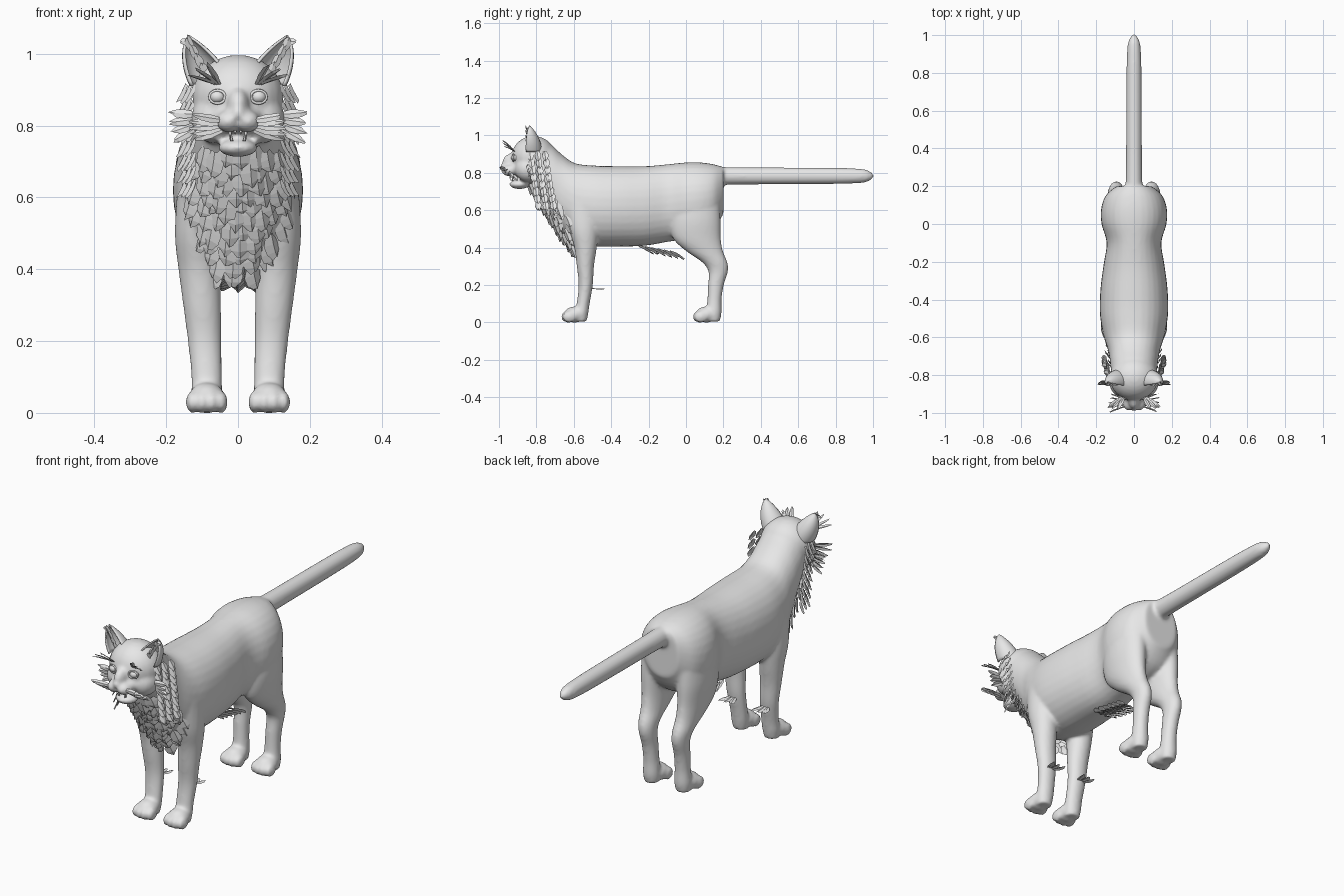
import bpy, bmesh, math, random
from mathutils import Vector, Matrix

random.seed(4)
cube = bpy.data.objects.get("Cube")
if cube:
    bpy.data.objects.remove(cube)

# One plain coat colour
coat = bpy.data.materials.new("light_grey")
coat.use_nodes = True
coat.diffuse_color = (0.8, 0.8, 0.8, 1)
coat.node_tree.nodes["Principled BSDF"].inputs["Base Color"].default_value = (0.8, 0.8, 0.8, 1)


def finish(name, bm, smooth=True, recalc=True):
    if recalc:
        bmesh.ops.recalc_face_normals(bm, faces=bm.faces)
    for f in bm.faces:
        f.smooth = smooth
    mesh = bpy.data.meshes.new(name)
    bm.to_mesh(mesh)
    bm.free()
    mesh.materials.append(coat)
    ob = bpy.data.objects.new(name, mesh)
    bpy.context.collection.objects.link(ob)
    return ob


def spline(points, steps=4):
    """Smooth curve through the section tuples."""
    out = []
    for i in range(len(points) - 1):
        quad = [points[max(i - 1, 0)], points[i], points[i + 1], points[min(i + 2, len(points) - 1)]]
        for k in range(steps):
            t = k / steps
            out.append([b + (c - a) * t / 2 + (a - 2.5 * b + 2 * c - d / 2) * t * t
                        + (1.5 * (b - c) + (d - a) / 2) * t ** 3 for a, b, c, d in zip(*quad)])
    return out + [list(points[-1])]


def loft(bm, sections, along, power=1.0, sides=32):
    """Closed tube from sections (x, y, z, radius a, radius b)."""
    rings = []
    for x, y, z, ra, rb in spline(sections):
        ring = []
        for i in range(sides):
            a = math.tau * i / sides
            u = math.copysign(abs(math.cos(a)) ** power, math.cos(a)) * ra
            v = math.copysign(abs(math.sin(a)) ** power, math.sin(a)) * rb
            ring.append(bm.verts.new((x + u, y, z + v) if along == "y" else (x + u, y + v, z)))
        rings.append(ring)
    for r0, r1 in zip(rings, rings[1:]):
        for i in range(sides):
            j = (i + 1) % sides
            bm.faces.new((r0[i], r0[j], r1[j], r1[i]))
    bm.faces.new(rings[0])
    bm.faces.new(rings[-1])


def ball(bm, center, radii):
    m = Matrix.Translation(center) @ Matrix.Diagonal((*radii, 1))
    bmesh.ops.create_uvsphere(bm, u_segments=24, v_segments=16, radius=1, matrix=m)


def card(bm, base, d, n, length, width):
    """Ragged, slightly cupped fur card."""
    base, d = Vector(base), Vector(d).normalized()
    side = d.cross(Vector(n)).normalized()
    n = side.cross(d)
    rows = []
    for t, w in ((0, 0.5), (0.4, 1), (0.75, 0.85), (1, 0.3)):
        row = []
        for u in (-1, 0, 1):
            jag = random.uniform(-0.12, 0.12) * t
            p = base + d * length * (t + jag) + side * u * w * width / 2
            p += n * (0.15 * width * (1 - abs(u)) + 0.1 * length * t * t)
            row.append(bm.verts.new(p))
        rows.append(row)
    for r0, r1 in zip(rows, rows[1:]):
        for i in range(2):
            bm.faces.new((r0[i], r0[i + 1], r1[i + 1], r1[i]))


# Body: trunk and neck as (y, top, bottom, half width)
bm = bmesh.new()
trunk = [(-0.84, 0.95, 0.74, 0.09), (-0.78, 0.985, 0.67, 0.12), (-0.72, 0.95, 0.57, 0.128),
         (-0.66, 0.895, 0.475, 0.14), (-0.59, 0.85, 0.42, 0.162), (-0.48, 0.838, 0.405, 0.18),
         (-0.35, 0.835, 0.405, 0.178), (-0.22, 0.835, 0.41, 0.162), (-0.1, 0.845, 0.43, 0.145),
         (0, 0.855, 0.445, 0.172), (0.08, 0.855, 0.46, 0.174), (0.15, 0.845, 0.5, 0.15),
         (0.2, 0.83, 0.58, 0.095)]
loft(bm, [(0, y, (t + b) / 2, w, (t - b) / 2) for y, t, b, w in trunk], "y", 0.92)

# Tail
tail = [(0.1, 0.05), (0.3, 0.046), (0.5, 0.045), (0.7, 0.044), (0.85, 0.042), (0.95, 0.036), (0.99, 0.02), (1.004, 0.006)]
loft(bm, [(0, y, 0.783, r * 0.93, r) for y, r in tail], "y")

# Legs as (z, x, y, radius x, radius y), with paws and toes
foreleg = [(0.64, 0.1, -0.55, 0.068, 0.1), (0.5, 0.11, -0.545, 0.066, 0.08), (0.4, 0.107, -0.537, 0.059, 0.06),
           (0.3, 0.1, -0.538, 0.053, 0.046), (0.2, 0.093, -0.536, 0.047, 0.038), (0.1, 0.087, -0.55, 0.043, 0.035),
           (0.05, 0.087, -0.56, 0.043, 0.038), (0.005, 0.087, -0.565, 0.036, 0.034)]
hindleg = [(0.68, 0.09, 0.06, 0.075, 0.12), (0.55, 0.1, 0.05, 0.072, 0.135), (0.45, 0.1, 0.058, 0.062, 0.128),
           (0.38, 0.098, 0.1, 0.052, 0.098), (0.32, 0.095, 0.155, 0.044, 0.067), (0.27, 0.092, 0.172, 0.039, 0.052),
           (0.2, 0.09, 0.16, 0.037, 0.042), (0.12, 0.088, 0.152, 0.037, 0.038), (0.05, 0.088, 0.148, 0.041, 0.042),
           (0.005, 0.088, 0.145, 0.036, 0.036)]
for s in (1, -1):
    for leg, heel in ((foreleg, -0.595), (hindleg, 0.108)):
        loft(bm, [(s * x, y, z, rx, ry) for z, x, y, rx, ry in leg], "z")
        ball(bm, (s * 0.087, heel, 0.042), (0.051, 0.058, 0.043))
        for k in (-1.5, -0.5, 0.5, 1.5):
            ball(bm, (s * 0.087 + k * 0.027, heel - 0.042 + 0.009 * abs(k), 0.03), (0.018, 0.036, 0.031))

# Head: skull, cheeks, nose bridge, muzzle and open jaw
ball(bm, (0, -0.815, 0.88), (0.128, 0.12, 0.117))
ball(bm, (0, -0.92, 0.855), (0.033, 0.062, 0.052))
ball(bm, (0, -0.895, 0.82), (0.075, 0.07, 0.042))
ball(bm, (0, -0.89, 0.738), (0.055, 0.055, 0.025))
ball(bm, (0, -0.975, 0.836), (0.019, 0.018, 0.015))
for s in (1, -1):
    ball(bm, (s * 0.065, -0.84, 0.82), (0.065, 0.075, 0.07))
    ball(bm, (s * 0.026, -0.945, 0.812), (0.036, 0.043, 0.031))
body = finish("cat_body", bm)
remesh = body.modifiers.new("blend", "REMESH")
remesh.mode = "VOXEL"
remesh.voxel_size = 0.0085
remesh.use_smooth_shade = True
relax = body.modifiers.new("relax", "SMOOTH")
relax.factor = 0.5
relax.iterations = 7

# Ears: open shells facing forward
for s, side in ((1, "left"), (-1, "right")):
    bm = bmesh.new()
    grid = []
    for i in range(13):
        t = i / 12
        r = max(1 - t * t, 0.015) ** 0.8
        grid.append([bm.verts.new((s * (0.07 + 0.067 * t) + math.sin(a) * 0.065 * r,
                                   -0.83 - 0.008 * t + math.cos(a) * 0.062 * r, 0.91 + 0.142 * t))
                     for a in [math.radians(-115 + 230 * k / 16) for k in range(17)]])
    for r0, r1 in zip(grid, grid[1:]):
        for k in range(16):
            bm.faces.new((r0[k], r0[k + 1], r1[k + 1], r1[k]))
    ear = finish(side + "_ear", bm)
    ear.modifiers.new("thickness", "SOLIDIFY").thickness = 0.007

# Eyes with raised lids, and teeth
bm = bmesh.new()
for s in (1, -1):
    ball(bm, (s * 0.057, -0.913, 0.88), (0.022, 0.022, 0.019))
finish("eyes", bm)
bm = bmesh.new()
for s in (1, -1):
    ring = [[bm.verts.new((s * 0.057 + math.cos(a) * (0.022 + 0.004 * math.cos(b)),
                           -0.924 + 0.2 * s * math.cos(a) * s * 0.022 * s + 0.004 * math.sin(b),
                           0.88 + math.sin(a) * (0.018 + 0.004 * math.cos(b))))
             for b in [math.tau * j / 8 for j in range(8)]] for a in [math.tau * i / 24 for i in range(24)]]
    for i in range(24):
        for j in range(8):
            r0, r1, k = ring[i], ring[(i + 1) % 24], (j + 1) % 8
            bm.faces.new((r0[j], r0[k], r1[k], r1[j]))
finish("eyelids", bm)
bm = bmesh.new()
for x, z, size, flip in ((0.022, 0.772, 0.028, 1), (0.018, 0.768, 0.022, 0), (0.008, 0.781, 0.012, 1)):
    for s in (1, -1):
        m = Matrix.Translation((s * x, -0.94 + 0.012 * (1 - flip), z)) @ Matrix.Rotation(math.pi * flip, 4, "X")
        bmesh.ops.create_cone(bm, cap_ends=True, segments=8, radius1=0.005, radius2=0.0005, depth=size, matrix=m)
finish("teeth", bm)

# Chest ruff: overlapping rows of cards following the sloping chest
bm = bmesh.new()
for row in range(11):
    z = 0.735 - row * 0.033
    half = 0.128 * min(1, 0.35 + (z - 0.39) * 5)
    count = max(3, round(half * 2 / 0.034))
    for i in range(count):
        u = -1 + 2 * (i + 0.5 * (row % 2)) / (count - 0.5)
        u = max(-1, min(1, u + random.uniform(-0.06, 0.06)))
        y = -0.625 - 0.66 * (z - 0.4) + 0.1 * u * u * half / 0.128
        card(bm, (u * half, y, z + random.uniform(-0.008, 0.008)), (0.2 * u, 0.42, -0.88),
             (u * 0.9, -0.85, 0.1), random.uniform(0.055, 0.075), 0.058)
finish("chest_ruff", bm, False, False)

# Cheek, brow, whisker and ear tufts
cheeks, brows, whiskers, ears = (bmesh.new() for _ in range(4))
for s in (1, -1):
    for row in range(8):
        for k in range(3):
            z = 0.915 - row * 0.038
            y = -0.835 + k * 0.04 + row * 0.006
            card(cheeks, (s * (0.118 + 0.012 * k), y, z), (s * 0.35, 0.15, -0.9), (s, -0.3, 0.2), 0.055, 0.036)
    for k in range(4):
        card(cheeks, (s * 0.115, -0.85 + 0.006 * k, 0.83 - 0.012 * k), (s, 0.1, 0.05 - 0.22 * k), (0, -1, 0.3), 0.075, 0.026)
    for k in range(3):
        card(brows, (s * (0.052 + 0.006 * k), -0.918, 0.916), (s * (0.4 + 0.35 * k), -0.7, 0.8 - 0.15 * k),
             (s * 0.3, -0.5, -0.6), 0.09, 0.022)
    for k in range(5):
        card(whiskers, (s * 0.042, -0.965 + 0.008 * k, 0.815 - 0.007 * k), (s, -0.25 + 0.2 * k, 0.12 - 0.12 * k),
             (0, -1, 0.4), 0.09, 0.024)
    for k in range(4):
        card(ears, (s * (0.085 + 0.014 * k), -0.845, 0.935 + 0.024 * k), (s * 0.4, -0.15, 1), (0, -1, 0), 0.045, 0.024)
    card(ears, (s * 0.137, -0.845, 1.035), (s, -0.1, -0.1), (0, -1, 0.3), 0.024, 0.02)
for name, mesh in (("cheek_tufts", cheeks), ("brow_tufts", brows), ("whisker_tufts", whiskers), ("ear_tufts", ears)):
    finish(name, mesh, False, False)

# Belly tuft and wrist tufts
bm = bmesh.new()
for i in range(6):
    for k in (-1, 0, 1):
        card(bm, (k * 0.03, -0.25 + i * 0.033, 0.41 - 0.006 * i), (k * 0.15, 0.85, -0.35), (k * 0.4, 0, -1), 0.08, 0.045)
finish("belly_tuft", bm, False, False)
bm = bmesh.new()
for s in (1, -1):
    for k in (-1, 0, 1):
        card(bm, (s * 0.093 + k * 0.015, -0.505, 0.18), (k * 0.3, 1, -0.15), (0, 0, 1), 0.065, 0.028)
finish("wrist_tufts", bm, False, False)
